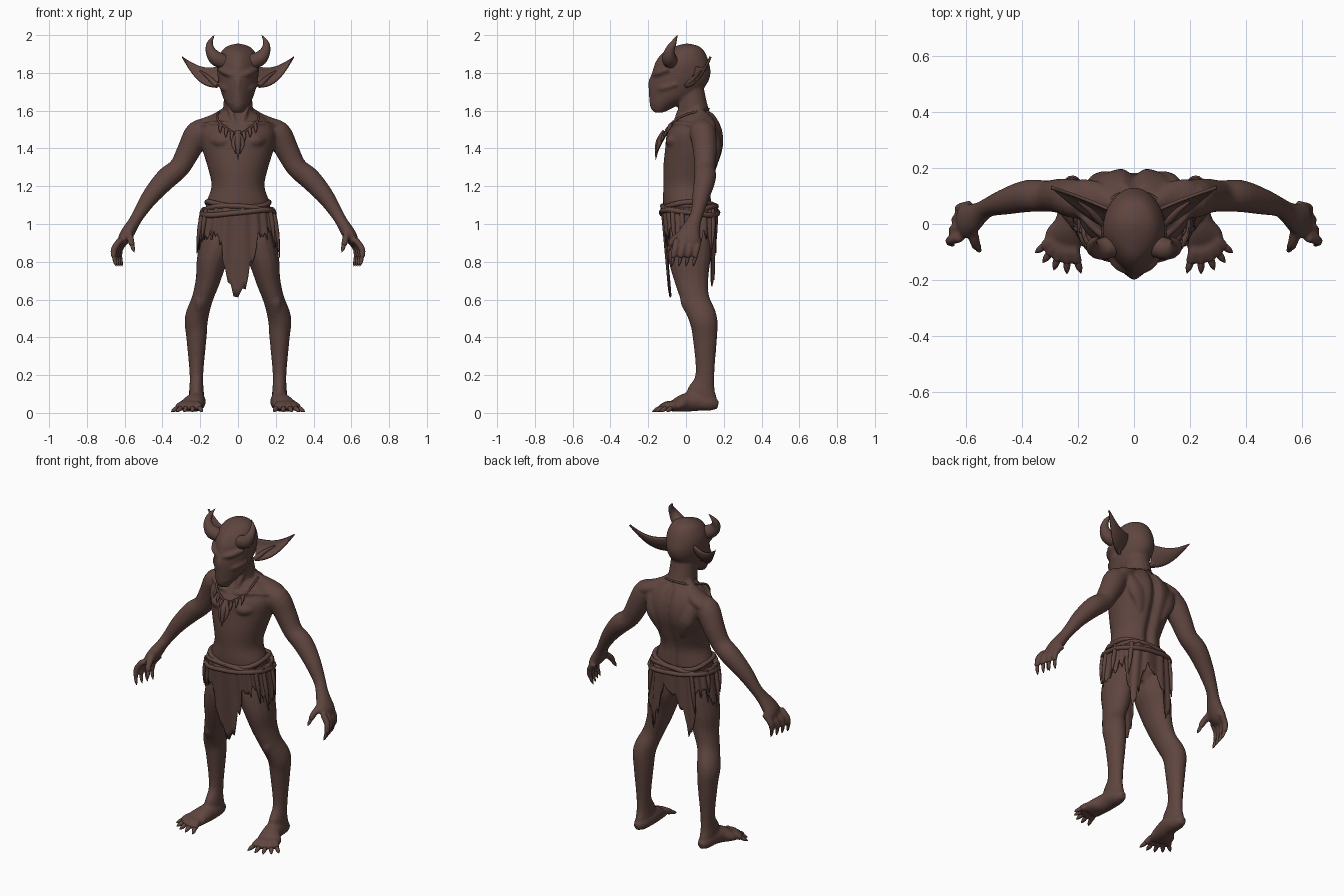
import bpy, bmesh, math, random
from mathutils import Vector

random.seed(4)
default_cube = bpy.data.objects.get("Cube")
if default_cube:
    bpy.data.objects.remove(default_cube)

skin = bpy.data.materials.new("dark_brown")
skin.use_nodes = True
skin.diffuse_color = (.115, .06, .05, 1)
skin.node_tree.nodes["Principled BSDF"].inputs["Base Color"].default_value = skin.diffuse_color

RIGHTWARD, BACKWARD, UPWARD = Vector((1, 0, 0)), Vector((0, 1, 0)), Vector((0, 0, 1))
SIDES = {"left": 1, "right": -1}


def smooth_path(points, steps):
    """Hermite curve through tuples of any length."""
    last = len(points) - 1
    path = []
    for i in range(last):
        start, end = Vector(points[i]), Vector(points[i + 1])
        leave = (end - Vector(points[max(i - 1, 0)])) / 2
        arrive = (Vector(points[min(i + 2, last)]) - start) / 2
        for step in range(steps):
            t = step / steps
            ease = t * t * (3 - 2 * t)
            path.append(start.lerp(end, ease) + leave * t * (1 - t) ** 2 - arrive * t * t * (1 - t))
    return path + [Vector(points[last])]


def tube(mesh, points, side=1, ref=BACKWARD, sides=16, steps=4, warp=None):
    """Closed tube through (x, y, z, radius[, depth radius]); side -1 mirrors it, warped rings stay level."""
    path = smooth_path([p if len(p) == 5 else (*p, p[-1]) for p in points], steps)
    centres = [Vector(p[:3]) for p in path]
    rings = []
    for i, (centre, p) in enumerate(zip(centres, path)):
        ahead, behind = centres[min(i + 1, len(path) - 1)], centres[max(i - 1, 0)]
        tangent = UPWARD if warp else (ahead - behind).normalized()
        across = tangent.cross(ref).normalized()
        depth = across.cross(tangent)
        ring = []
        for corner in range(sides):
            turn = math.tau * corner / sides
            co = centre + across * p[3] * math.cos(turn) + depth * p[4] * math.sin(turn)
            if warp:
                warp(co, centre, p[4])
            ring.append(mesh.verts.new((co.x * side, co.y, co.z)))
        rings.append(ring)
    skin_grid(mesh, rings, closed=True)
    mesh.faces.new(rings[0])
    mesh.faces.new(rings[-1])


def skin_grid(mesh, rows, closed=False):
    for lower, upper in zip(rows, rows[1:]):
        count = len(lower)
        for k in range(count if closed else count - 1):
            after = (k + 1) % count
            mesh.faces.new((lower[k], lower[after], upper[after], upper[k]))


def finish(name, mesh, thickness=None):
    bmesh.ops.recalc_face_normals(mesh, faces=mesh.faces)
    data = bpy.data.meshes.new(name)
    mesh.to_mesh(data)
    mesh.free()
    data.materials.append(skin)
    part = bpy.data.objects.new(name, data)
    bpy.context.collection.objects.link(part)
    bpy.ops.object.select_all(action='DESELECT')
    part.select_set(True)
    bpy.context.view_layer.objects.active = part
    bpy.ops.object.shade_smooth_by_angle(angle=math.radians(50))
    if thickness:
        solid = part.modifiers.new("thickness", 'SOLIDIFY')
        solid.thickness, solid.offset = thickness, 0
    return part


def stack(rows):
    """Level rings given as (z, half width, front y, back y)."""
    return [(0, (front + back) / 2, z, width, (back - front) / 2) for z, width, front, back in rows]


def spine_groove(co, centre, depth):
    if co.y > centre.y:
        co.y -= .03 * math.exp(-(co.x / .025) ** 2)


def narrow_face(co, centre, depth):
    forward = max(0, (centre.y - co.y) / depth)
    co.x *= 1 - forward ** 2 / 3


def digit(flesh, claws, base, knuckle, end, tip, radius, ref, side):
    """Finger or toe with a claw beyond its end."""
    tube(flesh, [(*base, radius), (*knuckle, radius), (*end, radius * .8)], side, ref, 10)
    root, middle = knuckle.lerp(end, .7), end.lerp(tip, .5)
    tube(claws, [(*root, radius * .6), (*middle, radius * .5), (*tip, .001)], side, ref, 8)


# Torso, neck and head, fused into one skin later
body, claws = bmesh.new(), bmesh.new()
tube(body, stack([(.92, .08, -.05, .09), (1, .16, -.1, .14), (1.1, .17, -.12, .14), (1.2, .14, -.12, .14),
                  (1.3, .16, -.12, .17), (1.4, .19, -.11, .2), (1.48, .2, -.1, .2), (1.54, .17, -.06, .18),
                  (1.59, .1, -.03, .15)]), sides=64, warp=spine_groove)
tube(body, [(0, .07, 1.5, .09), (0, .04, 1.6, .08), (0, .02, 1.74, .07)])
tube(body, stack([(1.59, .03, -.17, -.12), (1.62, .05, -.19, -.06), (1.67, .08, -.195, .04), (1.74, .1, -.195, .11),
                  (1.8, .11, -.18, .13), (1.86, .11, -.16, .12), (1.91, .09, -.12, .1), (1.94, .06, -.06, .07),
                  (1.955, .01, -.01, .02)]), sides=32, warp=narrow_face)
tube(body, [(0, -.16, 1.81, .01), (0, -.182, 1.75, .018), (0, -.18, 1.69, .014)])

for side in SIDES.values():
    # Brow, cheek and lip
    tube(body, [(.01, -.175, 1.785, .012), (.06, -.146, 1.8, .017), (.1, -.09, 1.82, .012)], side, UPWARD)
    tube(body, [(.03, -.16, 1.71, .01), (.07, -.12, 1.72, .018), (.1, -.05, 1.74, .01)], side, UPWARD)
    tube(body, [(0, -.182, 1.64, .01), (.03, -.168, 1.64, .009), (.06, -.12, 1.65, .006)], side, UPWARD)
    # Neck cord, collarbone, chest, shoulder blade and shoulder slope
    tube(body, [(.06, 0, 1.68, .014), (.04, -.03, 1.6, .016), (.02, -.06, 1.53, .012)], side)
    tube(body, [(.02, -.07, 1.52, .01), (.1, -.05, 1.535, .014), (.21, .05, 1.52, .01)], side, UPWARD)
    tube(body, [(.03, -.07, 1.44, .02), (.09, -.06, 1.44, .045, .04), (.17, .03, 1.45, .02)], side, UPWARD)
    tube(body, [(.08, .15, 1.3, .01), (.1, .155, 1.41, .06, .035), (.15, .13, 1.5, .03)], side)
    tube(body, [(.03, .05, 1.64, .02), (.07, .07, 1.58, .035), (.13, .09, 1.54, .04, .06), (.2, .1, 1.51, .04, .06),
                (.25, .1, 1.46, .03)], side)
    # Arm and palm
    tube(body, [(.15, .08, 1.49, .06), (.21, .09, 1.48, .07), (.26, .1, 1.39, .063), (.31, .1, 1.3, .056),
                (.38, .1, 1.24, .058), (.46, .08, 1.15, .047), (.52, .06, 1.06, .035), (.55, .04, 1.01, .032, .04),
                (.58, .02, .96, .036, .055), (.605, .01, .92, .032, .062), (.62, 0, .89, .015, .05)], side)
    # Leg and kneecap
    tube(body, [(.1, .03, 1, .07, .11), (.11, .02, .9, .09, .12), (.14, .02, .8, .08, .11), (.16, .03, .7, .065, .09),
                (.19, .05, .6, .056, .075), (.22, .09, .5, .062, .075), (.22, .1, .4, .054, .065),
                (.22, .1, .2, .036, .05), (.22, .08, .1, .04, .08), (.22, .09, .03, .04, .08)], side)
    tube(body, [(.19, 0, .63, .02), (.2, 0, .59, .03), (.21, .02, .53, .02)], side)
    # Foot
    tube(body, [(.22, .17, .04, .02), (.22, .13, .05, .04), (.22, .06, .06, .05), (.23, 0, .055, .055, .05),
                (.25, -.05, .04, .07, .035), (.26, -.08, .025, .06, .022)], side, UPWARD)
    # Toes fan out from the middle of the foot
    for toe in range(5):
        turn = math.radians(18 * (toe - 1))
        heading = Vector((math.sin(turn), -math.cos(turn), 0))
        reach = .165 - .006 * toe
        heel = Vector((.24, -.02, 0))
        joints = [heel + heading * reach * part + UPWARD * height
                  for part, height in ((.3, .036), (.5, .042), (.75, .024), (1, .006))]
        digit(body, claws, *joints, .022, UPWARD, side)
    # Fingers hang in a row and curl inward
    for finger in range(4):
        spread = .032 * finger - .04
        joints = [Vector((x - spread / 3, spread * 1.2 - drop / 5, .92 - drop))
                  for x, drop in ((.605, 0), (.642, .05), (.645, .1), (.63, .145))]
        digit(body, claws, *joints, .018, BACKWARD, side)
    thumb = [Vector((.58 - .03 * t, -.01 - .09 * t ** .5, .96 - .11 * t)) for t in (0, .4, .7, 1)]
    digit(body, claws, *thumb, .019, BACKWARD, side)

skin_body = finish("body", body)
fuse = skin_body.modifiers.new("fuse", 'REMESH')
fuse.mode, fuse.voxel_size, fuse.use_smooth_shade = 'VOXEL', .0075, True
soften = skin_body.modifiers.new("soften", 'SMOOTH')
soften.factor, soften.iterations = .5, 6
finish("claws", claws)

for label, side in SIDES.items():
    # Horn
    horn = bmesh.new()
    tube(horn, [(.08, -.08, 1.86, .04), (.12, -.09, 1.88, .038), (.146, -.085, 1.92, .026),
                (.148, -.065, 1.96, .015), (.125, -.045, 2, .001)], side)
    finish(label + "_horn", horn)
    # Pointed ear, cupped towards the front
    ear, rows = bmesh.new(), []
    root, point = Vector((.1, .03, 1.78)), Vector((.295, .13, 1.885))
    rise, cup = Vector((-.25, .45, .9)), Vector((-.2, .5, 0))
    for step in range(17):
        t = step / 16
        width = .06 * (1 - t ** 1.5)
        middle = root.lerp(point, t) - UPWARD * .035 * math.sin(math.pi * t)
        row = []
        for k in range(-4, 5):
            v = k / 4
            co = middle + rise * width * v + cup * width * (.3 - v * v / 2)
            row.append(ear.verts.new((co.x * side, co.y, co.z)))
        rows.append(row)
    skin_grid(ear, rows)
    finish(label + "_ear", ear, thickness=.012)
    fold = bmesh.new()
    tube(fold, [(.11, 0, 1.73, .012), (.13, .02, 1.75, .014), (.16, .05, 1.78, .01), (.2, .08, 1.81, .004)], side)
    finish(label + "_ear_fold", fold)


def waist(degrees, z, grow=0):
    """Point on the squarish hip outline; zero degrees is the front."""
    turn, drop = math.radians(degrees), 1.09 - z
    wide, deep = (math.copysign(abs(v) ** .75, v) for v in (math.sin(turn), math.cos(turn)))
    return Vector((wide * (.18 + .14 * min(drop, .25) + grow),
                   .018 + .03 * drop - deep * (.145 - .06 * drop + grow), z))


def hem_height(degrees):
    """Long panels in front and behind, shorter tatters at the hips."""
    def panel(centre, spread):
        return math.exp(-((abs(degrees) - centre) / spread) ** 2)
    return .96 - .34 * panel(0, 16) - .09 * panel(80, 25) - .26 * panel(152, 14)


# Ragged loincloth
cloth, columns = bmesh.new(), []
for degrees in range(-180, 180, 3):
    low = hem_height(degrees) + random.uniform(-.04, .05)
    ripple = .005 * math.sin(degrees / 3)
    columns.append([cloth.verts.new(waist(degrees, 1.09 + (low - 1.09) * row / 10, ripple)) for row in range(11)])
skin_grid(cloth, columns + columns[:1])
finish("loincloth", cloth, thickness=.007)

# Twisted rope belt, snug at the top, with loose ends at the hips
belt = bmesh.new()
for strand in range(3):
    ring = []
    for degrees in range(0, 361, 10):
        wave = math.sin(math.radians(degrees * 2 + strand * 120))
        ring.append((*waist(degrees, 1.06 + .022 * strand + .014 * wave, .006 - .009 * strand), .014))
    tube(belt, ring, ref=UPWARD, sides=8, steps=2)
for degrees in (60, 80, 100, 140):
    for side in SIDES.values():
        low = hem_height(degrees) + random.uniform(-.05, .05)
        tube(belt, [(*waist(degrees * side, 1.08, .005), .012), (*waist(degrees * side, (1.08 + low) / 2, .01), .012),
                    (*waist(degrees * side, low, .008), .002)], sides=8)
finish("rope_belt", belt)

# Fang necklace with a long pendant
necklace = bmesh.new()
for side in SIDES.values():
    tube(necklace, [(0, -.11, 1.47, .006), (.05, -.1, 1.5, .006), (.1, -.07, 1.54, .006), (.11, 0, 1.58, .006),
                    (.08, .09, 1.6, .006), (0, .12, 1.61, .006)], side, UPWARD, sides=8)
    for fang in range(3):
        root = Vector((.03, -.11, 1.485)) + Vector((.03, .015, .022)) * fang
        middle, tip = (root - BACKWARD * .012 * n - UPWARD * .025 * n + RIGHTWARD * .004 for n in (1, 2))
        tube(necklace, [(*root, .01), (*middle, .009), (*tip, .001)], side, sides=8)
    tube(necklace, [(0, -.12, 1.48, .012), (.025, -.14, 1.43, .012), (.01, -.16, 1.37, .002)], side, sides=8)
tube(necklace, [(0, -.11, 1.49, .016), (0, -.14, 1.44, .018), (0, -.155, 1.39, .01), (0, -.16, 1.34, .001)])
finish("fang_necklace", necklace)
